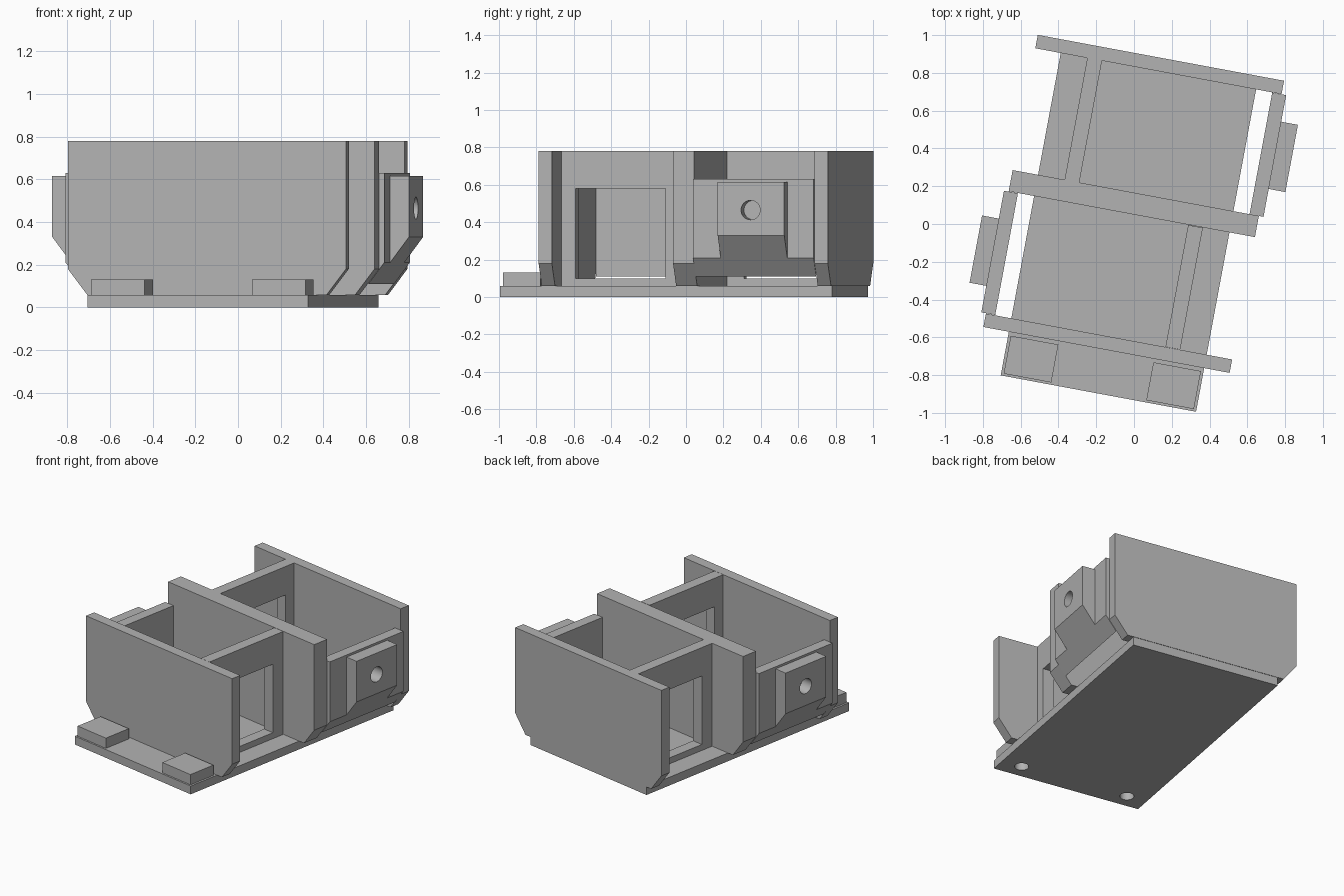
import bpy
import bmesh
from math import radians
from mathutils import Matrix, Vector

if "Cube" in bpy.data.objects:
    bpy.data.objects.remove(bpy.data.objects["Cube"], do_unlink=True)

grey = bpy.data.materials.new("light_grey")
grey.use_nodes = True
COLOUR = (0.45, 0.45, 0.45, 1)
grey.diffuse_color = COLOUR
grey.node_tree.nodes["Principled BSDF"].inputs["Base Color"].default_value = COLOUR

# The holder sits turned on its base; all parts are built straight, then turned
TURN = Matrix.Rotation(radians(-10.55), 4, "Z")
PLACE = TURN @ Matrix.Translation((-0.021, 0.105, 0))
HALF_TURN = Matrix.Rotation(radians(180), 4, "Z")


def finish(name, bm, matrix):
    bmesh.ops.recalc_face_normals(bm, faces=bm.faces)
    bm.transform(matrix)
    mesh = bpy.data.meshes.new(name)
    bm.to_mesh(mesh)
    bm.free()
    mesh.materials.append(grey)
    obj = bpy.data.objects.new(name, mesh)
    bpy.context.scene.collection.objects.link(obj)
    return obj


def prism(name, profile, y0, y1, matrix=PLACE):
    """Extrude an (x, z) profile from y0 to y1."""
    bm = bmesh.new()
    face = bm.faces.new([bm.verts.new((x, y0, z)) for x, z in profile])
    new = bmesh.ops.extrude_face_region(bm, geom=[face])["geom"]
    verts = [g for g in new if isinstance(g, bmesh.types.BMVert)]
    bmesh.ops.translate(bm, verts=verts, vec=(0, y1 - y0, 0))
    return finish(name, bm, matrix)


def box(name, x0, x1, y0, y1, z0, z1, matrix=PLACE):
    return prism(name, [(x0, z0), (x1, z0), (x1, z1), (x0, z1)], y0, y1, matrix)


def rod(name, centre, axis, radius, depth, matrix=PLACE):
    bm = bmesh.new()
    turn = Vector((0, 0, 1)).rotation_difference(Vector(axis)).to_matrix().to_4x4()
    bmesh.ops.create_cone(bm, cap_ends=True, segments=32, radius1=radius, radius2=radius,
                          depth=depth, matrix=Matrix.Translation(centre) @ turn)
    return finish(name, bm, matrix)


def cut(obj, cutter):
    cutter.hide_render = True
    mod = obj.modifiers.new("cut", "BOOLEAN")
    mod.operation = "DIFFERENCE"
    mod.solver = "EXACT"
    mod.object = cutter
    bpy.context.view_layer.objects.active = obj
    bpy.ops.object.modifier_apply(modifier=mod.name)
    bpy.data.objects.remove(cutter, do_unlink=True)


FLOOR = 0.058
TOP = 0.78
WALL = 0.663
FOOT = 0.57

# Base plate and the two front lugs, drilled from below
base = box("base_plate", -0.526, 0.526, -1.022, 0.783, 0, FLOOR)
for side, label in ((1, "left"), (-1, "right")):
    xs = sorted((side * 0.256, side * 0.512))
    lug = box(label + "_front_lug", *xs, -1.01, -0.806, FLOOR, 0.13)
    for part in (base, lug):
        cut(part, rod("drill", (side * 0.384, -0.915, 0), (0, 0, 1), 0.045, 0.2))

# Cross walls with tapered feet
cross = [(-FOOT, FLOOR), (FOOT, FLOOR), (WALL, 0.18), (WALL, TOP), (-WALL, TOP), (-WALL, 0.18)]
for name, y0, y1 in (("front_wall", -0.787, -0.715), ("middle_wall", -0.056, 0.058),
                     ("back_wall", 0.714, 0.786)):
    prism(name, cross, y0, y1)

# Each bay: windowed inner wall on one side, hanging panel with drilled boss on the other
for label, matrix in (("back", PLACE), ("front", PLACE @ HALF_TURN)):
    inner = box(label + "_window_wall", -0.383, -0.304, 0.058, 0.714, FLOOR, TOP, matrix)
    cut(inner, box("window", -0.5, -0.2, 0.15, 0.638, 0.1, 0.58, matrix))
    prism(label + "_side_panel", [(0.613, 0.11), (0.688, 0.21), (0.688, 0.63), (0.613, 0.63)],
          0.058, 0.713, matrix)
    boss = prism(label + "_boss", [(0.688, 0.21), (0.778, 0.33), (0.778, 0.615), (0.688, 0.615)],
                 0.208, 0.57, matrix)
    cut(boss, rod("drill", (0.778, 0.387, 0.465), (1, 0, 0), 0.052, 0.174, matrix))

# Smooth the drilled holes while keeping edges sharp
for obj in bpy.context.scene.objects:
    obj.select_set(obj.type == "MESH" and grey.name in obj.data.materials)
bpy.ops.object.shade_smooth_by_angle(angle=radians(30))
